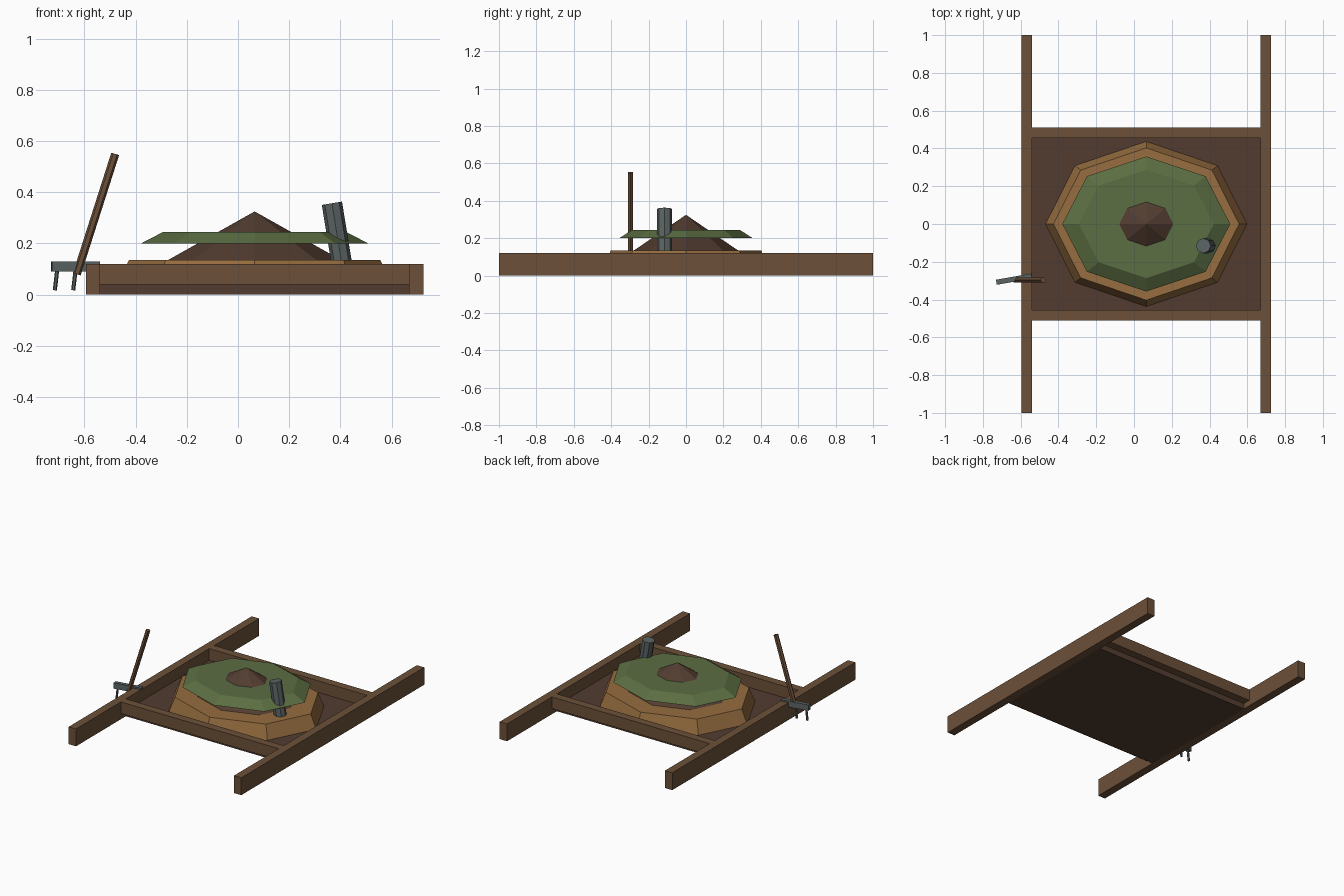
import bpy, math
from mathutils import Matrix, Vector

if "Cube" in bpy.data.objects:
    bpy.data.objects.remove(bpy.data.objects["Cube"])


def mat(name, r, g, b):
    m = bpy.data.materials.new(name)
    m.diffuse_color = (r, g, b, 1)
    m.use_nodes = True
    m.node_tree.nodes["Principled BSDF"].inputs["Base Color"].default_value = m.diffuse_color
    return m


WOOD = mat("wood", 0.15, 0.08, 0.04)
SOIL = mat("dark_wood", 0.085, 0.046, 0.03)
TAN = mat("tan", 0.31, 0.155, 0.05)
GREEN = mat("green", 0.105, 0.155, 0.055)
METAL = mat("metal", 0.105, 0.125, 0.125)


def finish(name, material):
    ob = bpy.context.object
    ob.name = name
    ob.data.materials.append(material)
    return ob


def box(name, center, size, material, rz=0):
    bpy.ops.mesh.primitive_cube_add(size=1, location=center, rotation=(0, 0, rz))
    bpy.context.object.scale = size
    return finish(name, material)


def tier(name, r1, r2, z0, z1, material, stretch=1.22):
    # eight-sided cone or frustum, stretched along x
    bpy.ops.mesh.primitive_cone_add(vertices=8, radius1=r1, radius2=r2, depth=z1 - z0,
                                    location=(CX, 0, (z0 + z1) / 2))
    bpy.context.object.scale.x = stretch
    return finish(name, material)


def rod(name, a, b, r, sides, material):
    a, b = Vector(a), Vector(b)
    rot = (b - a).to_track_quat('Z', 'Y').to_euler()
    bpy.ops.mesh.primitive_cylinder_add(vertices=sides, radius=r, depth=(b - a).length,
                                        location=(a + b) / 2, rotation=rot)
    return finish(name, material)


CX = 0.065

# frame
for side, s in (("left", -1), ("right", 1)):
    box(f"{side}_rail", (CX + s * 0.632, 0, 0.06), (0.056, 2, 0.12), WOOD)
for side, s in (("front", -1), ("back", 1)):
    box(f"{side}_crossbar", (CX, s * 0.483, 0.08), (1.21, 0.056, 0.08), WOOD)
box("floor_panel", (CX, 0, 0.02), (1.21, 0.912, 0.04), SOIL)

# layered mound
tier("base_disc", 0.437, 0.403, 0.04, 0.135, TAN)
tier("mound", 0.285, 0, 0.13, 0.325, SOIL)
tier("green_layer", 0.357, 0.287, 0.20, 0.245, GREEN, 1.245)

# leaning post
rod("post", (0.405, -0.115, 0.125), (0.367, -0.115, 0.357), 0.04, 8, METAL)

# rake
HEAD = Vector((-0.635, -0.292, 0.11))
YAW = math.radians(10)
rod("rake_handle", (-0.63, -0.297, 0.08), (-0.48, -0.297, 0.55), 0.016, 6, WOOD)
box("rake_head", HEAD, (0.19, 0.027, 0.04), METAL, YAW)
for i in (-1, 0, 1):
    top = HEAD + Matrix.Rotation(YAW, 3, 'Z') @ Vector((i * 0.073, 0, -0.015))
    rod(f"rake_tine_{i + 2}", top, top + Vector((-0.009, 0, -0.078)), 0.008, 6, METAL)
